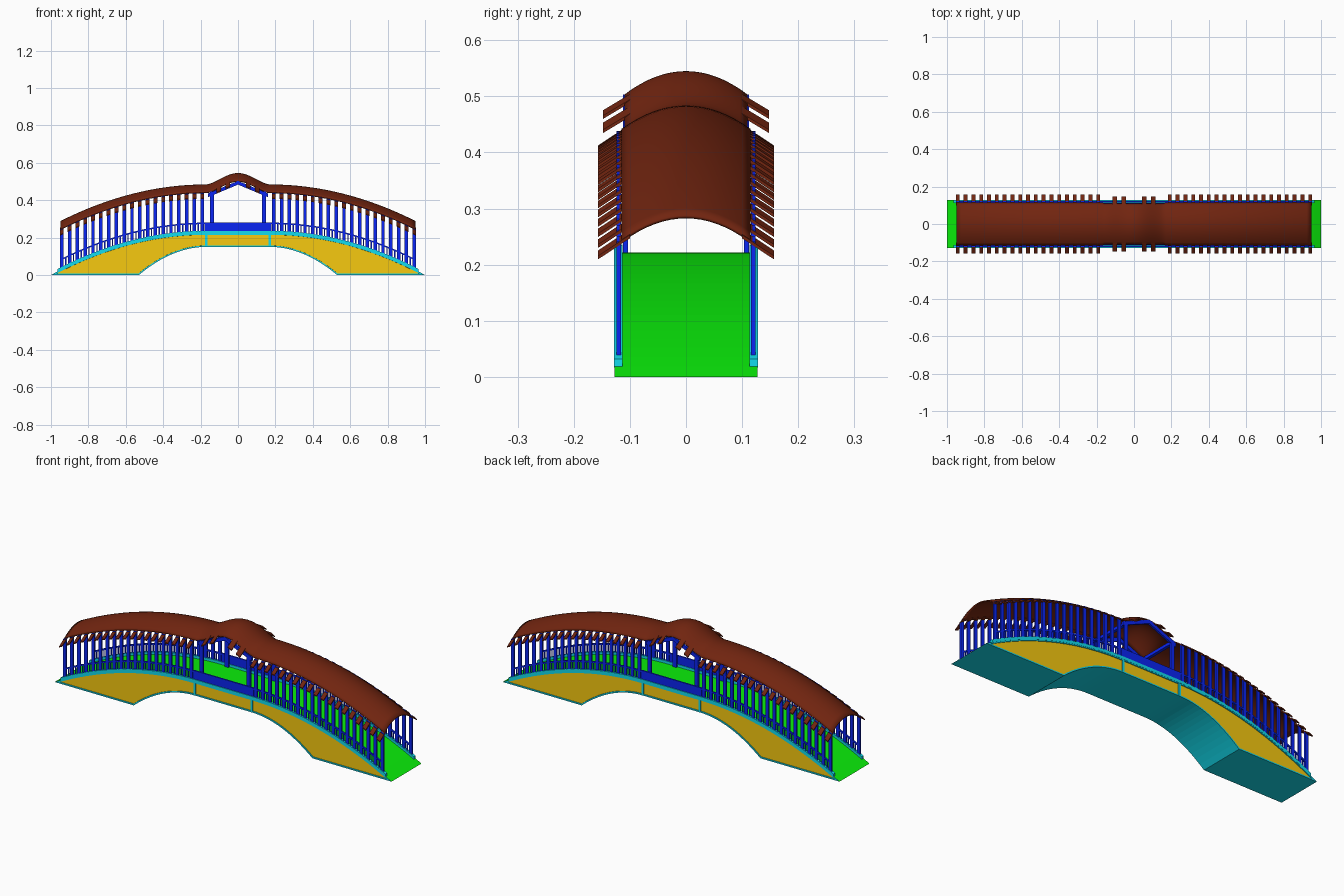
import bpy, bmesh, math

if "Cube" in bpy.data.objects:
    bpy.data.objects.remove(bpy.data.objects["Cube"])

SHOULDER = 0.17      # half length of the flat crown


def material(name, rgb):
    m = bpy.data.materials.new(name)
    m.diffuse_color = (*rgb, 1)
    m.use_nodes = True
    m.node_tree.nodes["Principled BSDF"].inputs["Base Color"].default_value = m.diffuse_color
    return m


GREEN = material("green", (0.003, 0.86, 0.003))
GOLD = material("gold", (0.93, 0.59, 0.005))
CYAN = material("cyan", (0.006, 0.72, 0.86))
BLUE = material("blue", (0.003, 0.018, 0.90))
BROWN = material("brown", (0.165, 0.018, 0.005))


def deck(x):
    t = max(abs(x) - SHOULDER, 0) / (1 - SHOULDER)
    return 0.222 * (1 - t * t)


def ridge(x):
    hump = 0
    if abs(x) < SHOULDER:
        hump = 0.061 * (0.5 + 0.5 * math.cos(math.pi * x / SHOULDER)) ** 0.8
    return deck(x) + 0.262 + hump


def span(a, b, n):
    return [a + (b - a) * i / n for i in range(n + 1)]


def prism(bm, profile, y0, y1):
    """Extrude an x-z outline between y0 and y1."""
    a = [bm.verts.new((x, y0, z)) for x, z in profile]
    b = [bm.verts.new((x, y1, z)) for x, z in profile]
    n = len(profile)
    caps = [bm.faces.new(a), bm.faces.new(b[::-1])]
    for i in range(n):
        j = (i + 1) % n
        bm.faces.new((a[i], b[i], b[j], a[j]))
    return caps


def band(bm, xs, low, high, y0, y1):
    """Strip following two height functions, made on both sides."""
    profile = [(x, low(x)) for x in xs] + [(x, high(x)) for x in reversed(xs)]
    for s in (-1, 1):
        prism(bm, profile, s * y0, s * y1)


def finish(bm, name, *mats):
    bmesh.ops.recalc_face_normals(bm, faces=bm.faces)
    me = bpy.data.meshes.new(name)
    bm.to_mesh(me)
    bm.free()
    for m in mats:
        me.materials.append(m)
    ob = bpy.data.objects.new(name, me)
    bpy.context.collection.objects.link(ob)
    return ob


# Arched body: green walkway, cyan underside and rims, recessed gold sides
def underside(x):
    t = max(abs(x) - SHOULDER, 0) / 0.36
    return 0.15 * (1 - t * t)


top = span(1, SHOULDER, 24) + span(-SHOULDER, -1, 24)
bottom = span(-0.53, -SHOULDER, 14) + span(SHOULDER, 0.53, 14)
bm = bmesh.new()
caps = prism(bm, [(x, deck(x)) for x in top] + [(x, underside(x)) for x in bottom],
             -0.127, 0.127)
bmesh.ops.recalc_face_normals(bm, faces=bm.faces)
for f in bm.faces:
    f.material_index = 0 if f.normal.z > 0.3 else 1
bmesh.ops.inset_individual(bm, faces=caps, thickness=0.007, depth=0, use_even_offset=True)
bmesh.ops.inset_individual(bm, faces=caps, thickness=0.0005, depth=-0.004, use_even_offset=True)
for f in caps:
    f.material_index = 2
finish(bm, "bridge_body", GREEN, CYAN, GOLD)

# Curbs along the walkway and upright strips on the side panels
long_xs = span(-0.965, -SHOULDER, 26) + span(SHOULDER, 0.965, 26)
bm = bmesh.new()
band(bm, long_xs, lambda x: deck(x) - 0.002, lambda x: deck(x) + 0.014, 0.113, 0.128)
for x in (-SHOULDER, SHOULDER):
    band(bm, [x - 0.006, x + 0.006], lambda x: 0.15, lambda x: 0.222, 0.12, 0.1275)
finish(bm, "curbs_and_strips", CYAN)

# Posts: one per rafter on the slopes, inset pairs at the crown
PITCH = 0.0417
post_xs = [0.942 - PITCH * k for k in range(19)]
bm = bmesh.new()
for s in (-1, 1):
    for x in post_xs:
        band(bm, [s * x - 0.009, s * x + 0.009], lambda x: deck(x) + 0.005,
             lambda x: deck(x) + 0.216, 0.116, 0.124)
    band(bm, [s * 0.14 - 0.011, s * 0.14 + 0.011], lambda x: deck(x),
         lambda x: 0.445, 0.103, 0.112)
finish(bm, "posts", BLUE)

# Handrails and balusters
bm = bmesh.new()
for s in (-1, 1):
    band(bm, span(s * 0.945, s * SHOULDER, 26), lambda x: deck(x) + 0.05,
         lambda x: deck(x) + 0.058, 0.116, 0.124)
    for x in post_xs[:-1]:
        x = s * (x - PITCH / 2)
        band(bm, [x - 0.003, x + 0.003], lambda x: deck(x) + 0.01,
             lambda x: deck(x) + 0.052, 0.118, 0.122)
finish(bm, "railings", BLUE)

# Solid parapet at the crown
bm = bmesh.new()
band(bm, [-0.18, 0.18], lambda x: 0.234, lambda x: 0.281, 0.116, 0.124)
finish(bm, "crown_parapet", BLUE)

# Gable beams and cross ties under the raised roof
bm = bmesh.new()
band(bm, [-0.16, 0, 0.16], lambda x: 0.483 - 0.42 * abs(x),
     lambda x: 0.503 - 0.42 * abs(x), 0.102, 0.112)
for x in (-0.14, 0.14):
    prism(bm, [(x - 0.008, 0.425), (x + 0.008, 0.425), (x + 0.008, 0.441),
               (x - 0.008, 0.441)], -0.11, 0.11)
finish(bm, "gable_beams", BLUE)

# Curved roof sheet with a raised wave in the middle
bm = bmesh.new()
xs = span(-0.95, -SHOULDER, 30) + span(-SHOULDER, SHOULDER, 28)[1:-1] + span(SHOULDER, 0.95, 30)
rows = []
for x in xs:
    half = 0.115 if abs(x) >= SHOULDER else 0.110
    rows.append([bm.verts.new((x, half * v, ridge(x) - 0.042 * v * v)) for v in span(-1, 1, 16)])
for r, q in zip(rows, rows[1:]):
    for i in range(16):
        bm.faces.new((r[i], q[i], q[i + 1], r[i + 1]))
roof = finish(bm, "roof", BROWN)
if roof.data.polygons[0].normal.z < 0:
    roof.data.flip_normals()
solid = roof.modifiers.new("thickness", 'SOLIDIFY')
solid.thickness = 0.006
bpy.context.view_layer.objects.active = roof
roof.select_set(True)
bpy.ops.object.shade_smooth_by_angle(angle=math.radians(35))

# Rafter tails sticking out below the eaves
bm = bmesh.new()


def rafter(x, w, outer, slope):
    for s in (-1, 1):
        for side in (-1, 1):
            vs = []
            for y, drop in ((0.10, 0.034), (outer, 0.034 + slope * (outer - 0.10))):
                for dx in (-w, w):
                    for dz in (0, -0.006):
                        px = s * x + dx
                        vs.append(bm.verts.new((px, side * y, ridge(px) - drop + dz)))
            for q in ((0, 1, 3, 2), (4, 6, 7, 5), (0, 4, 5, 1),
                      (2, 3, 7, 6), (0, 2, 6, 4), (1, 5, 7, 3)):
                bm.faces.new([vs[i] for i in q])


for x in post_xs:
    rafter(x, 0.01, 0.157, 0.66)
for x in (0.103, 0.054):
    rafter(x, 0.012, 0.148, 0.6)
finish(bm, "rafter_tails", BROWN)
